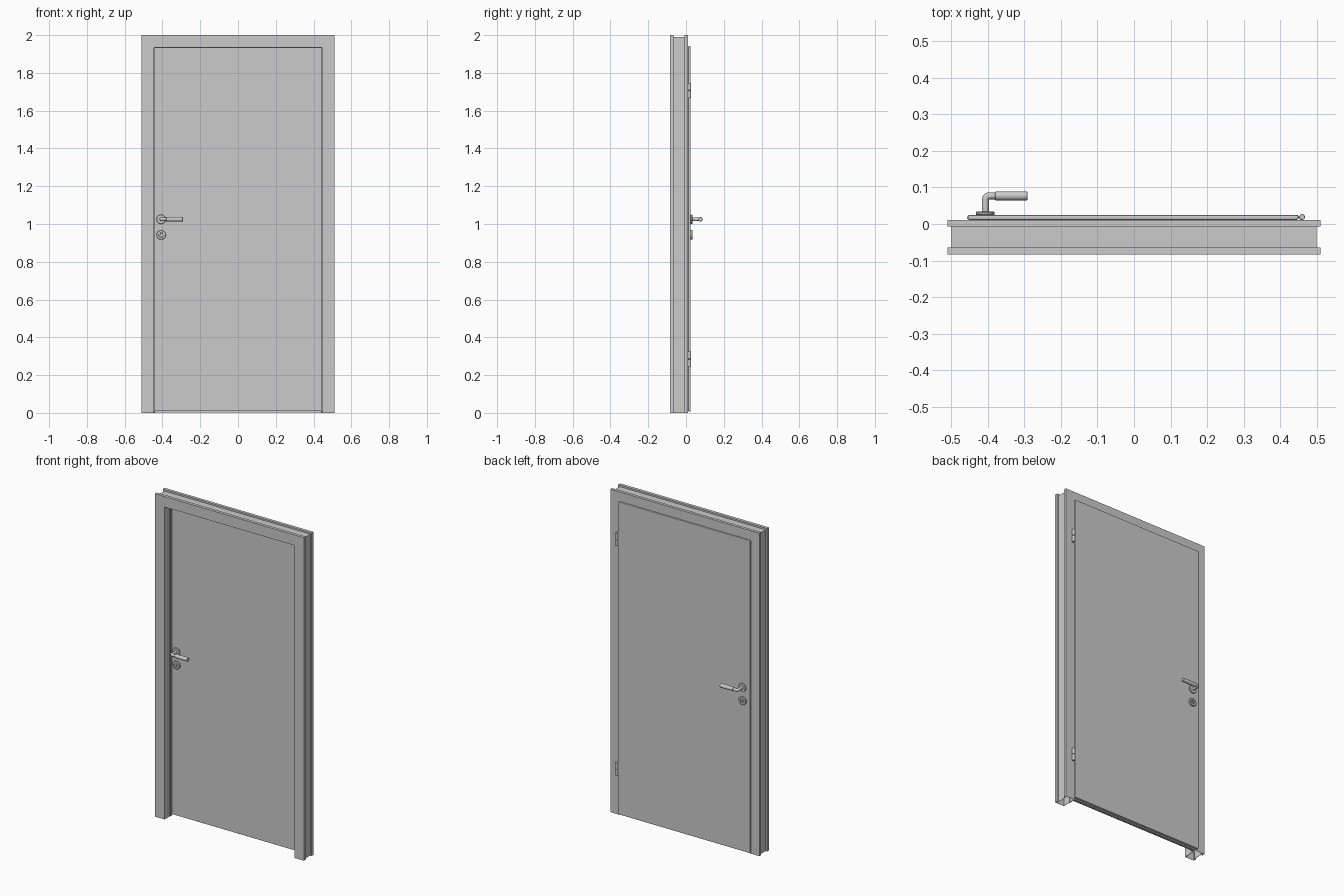
import bpy, bmesh, math
from mathutils import Vector, Matrix

if "Cube" in bpy.data.objects:
    bpy.data.objects.remove(bpy.data.objects["Cube"])

LEAF_FRONT, LEAF_BACK = -0.018, 0.025
HX, HZ, KZ = -0.407, 1.025, 0.942


def finish(name, bm, smooth=False):
    bmesh.ops.recalc_face_normals(bm, faces=bm.faces)
    me = bpy.data.meshes.new(name)
    bm.to_mesh(me)
    bm.free()
    ob = bpy.data.objects.new(name, me)
    bpy.context.collection.objects.link(ob)
    if smooth:
        bpy.ops.object.select_all(action='DESELECT')
        ob.select_set(True)
        bpy.context.view_layer.objects.active = ob
        bpy.ops.object.shade_smooth_by_angle(angle=math.radians(35))
    return ob


def box(name, lo, hi, bevel=0):
    lo, hi = Vector(lo), Vector(hi)
    bm = bmesh.new()
    m = Matrix.Translation((lo + hi) / 2) @ Matrix.Diagonal((*(hi - lo), 1))
    bmesh.ops.create_cube(bm, size=1, matrix=m)
    ob = finish(name, bm)
    if bevel:
        b = ob.modifiers.new("bevel", 'BEVEL')
        b.width, b.segments = bevel, 2
    return ob


def lathe(name, origin, axis, profile, segs=32):
    """Revolve (radius, height) points about an axis through origin."""
    rot = Vector(axis).to_track_quat('Z', 'Y').to_matrix().to_4x4()
    m = Matrix.Translation(origin) @ rot
    bm = bmesh.new()
    rings = []
    for r, h in profile:
        if r == 0:
            rings.append([bm.verts.new(m @ Vector((0, 0, h)))] * segs)
        else:
            rings.append([bm.verts.new(m @ Vector((r * math.cos(a), r * math.sin(a), h)))
                          for a in (2 * math.pi * i / segs for i in range(segs))])
    for a, b in zip(rings, rings[1:]):
        for i in range(segs):
            j = (i + 1) % segs
            bm.faces.new(list(dict.fromkeys((a[i], a[j], b[j], b[i]))))
    return finish(name, bm, True)


def rod(name, origin, axis, r, length, c=0.0015, segs=24):
    return lathe(name, origin, axis, [(0, 0), (r - c, 0), (r, c), (r, length - c),
                                      (r - c, length), (0, length)], segs)


def portal(name, section, wall=0):
    """Sweep an (inset, y) section up, across and down around the opening."""
    bm = bmesh.new()
    rows = []
    for d, y in section:
        x, z = 0.51 - d, 2 - d
        rows.append([bm.verts.new(p) for p in ((-x, y, 0), (-x, y, z), (x, y, z), (x, y, 0))])
    for k, a in enumerate(rows):
        b = rows[(k + 1) % len(rows)]
        for i in range(3):
            bm.faces.new((a[i], a[i + 1], b[i + 1], b[i]))
    ob = finish(name, bm)
    if wall:
        s = ob.modifiers.new("sheet", 'SOLIDIFY')
        s.thickness, s.offset = wall, -1
    return ob


# Hollow sheet frame: two face flanges, shallow outer channel, stepped reveal
portal("door_frame", [(0, -0.084), (0, -0.065), (0.01, -0.065), (0.01, -0.007), (0, -0.007),
                      (0, 0.011), (0.063, 0.011), (0.063, -0.014), (0.068, -0.014),
                      (0.068, -0.034), (0.065, -0.034), (0.065, -0.084)], 0.002)
# Seal strip between stop and leaf
portal("frame_seal", [(0.063, -0.022), (0.063, -0.015), (0.071, -0.0185), (0.071, -0.022)])

# Rebated leaf: core inside the frame, wider rounded panel overlapping it
box("leaf_core", (-0.443, LEAF_FRONT, 0.01), (0.443, 0.012, 1.933))
box("leaf_panel", (-0.455, 0.0115, 0.008), (0.45, LEAF_BACK, 1.943), 0.004)
box("bottom_seal", (-0.44, -0.006, 0.003), (0.44, 0.008, 0.012))
# Lock plate on the closing edge
box("lock_plate", (-0.4565, 0.014, 0.87), (-0.454, 0.021, 1.09))


def tube(name, pts, r, segs=20):
    cu = bpy.data.curves.new(name, 'CURVE')
    cu.dimensions, cu.bevel_depth = '3D', r
    cu.bevel_resolution, cu.use_fill_caps = 4, True
    sp = cu.splines.new('POLY')
    sp.points.add(len(pts) - 1)
    for p, q in zip(sp.points, pts):
        p.co = (*q, 1)
    ob = bpy.data.objects.new(name, cu)
    bpy.context.collection.objects.link(ob)
    bpy.ops.object.select_all(action='DESELECT')
    ob.select_set(True)
    bpy.context.view_layer.objects.active = ob
    bpy.ops.object.convert(target='MESH')
    bpy.ops.object.shade_smooth_by_angle(angle=math.radians(35))


# Lever handle and lock rosette on each side of the leaf
for side, y, s in (("back", LEAF_BACK, 1), ("front", LEAF_FRONT, -1)):
    axis = (0, s, 0)
    rod(side + "_handle_rosette", (HX, y, HZ), axis, 0.025, 0.009, 0.002, 32)
    yc, br = y + s * 0.052, 0.011
    bend = [(HX + br - br * math.cos(t), yc - s * br * (1 - math.sin(t)), HZ)
            for t in (math.pi / 2 * i / 6 for i in range(7))]
    tube(side + "_handle_neck", [(HX, y, HZ)] + bend + [(-0.375, yc, HZ)], 0.0095)
    rod(side + "_handle_grip", (-0.381, yc, HZ), (1, 0, 0), 0.012, 0.09, 0.002)
    lathe(side + "_lock_rosette", (HX, y, KZ), axis,
          [(0.025, 0), (0.025, 0.007), (0.023, 0.009), (0.013, 0.009), (0.012, 0.003), (0, 0.003)])
    rod(side + "_lock_barrel", (HX, y, KZ + 0.004), axis, 0.006, 0.009, 0.001, 20)
    a, b = sorted((y, y + s * 0.009))
    box(side + "_lock_tail", (HX - 0.003, a, KZ - 0.011), (HX + 0.003, b, KZ + 0.002))

# Two-knuckle hinges on the right edge
for tag, z in (("lower", 0.245), ("upper", 1.667)):
    rod(tag + "_hinge_bottom_knuckle", (0.46, 0.019, z), (0, 0, 1), 0.008, 0.039, 0.001, 20)
    rod(tag + "_hinge_top_knuckle", (0.46, 0.019, z + 0.041), (0, 0, 1), 0.008, 0.039, 0.001, 20)
    rod(tag + "_hinge_pin", (0.46, 0.019, z + 0.03), (0, 0, 1), 0.005, 0.02, 0.001, 16)
    box(tag + "_hinge_frame_tab", (0.456, 0.005, z + 0.002), (0.462, 0.018, z + 0.037))
    box(tag + "_hinge_leaf_tab", (0.445, 0.015, z + 0.043), (0.46, 0.021, z + 0.078))
